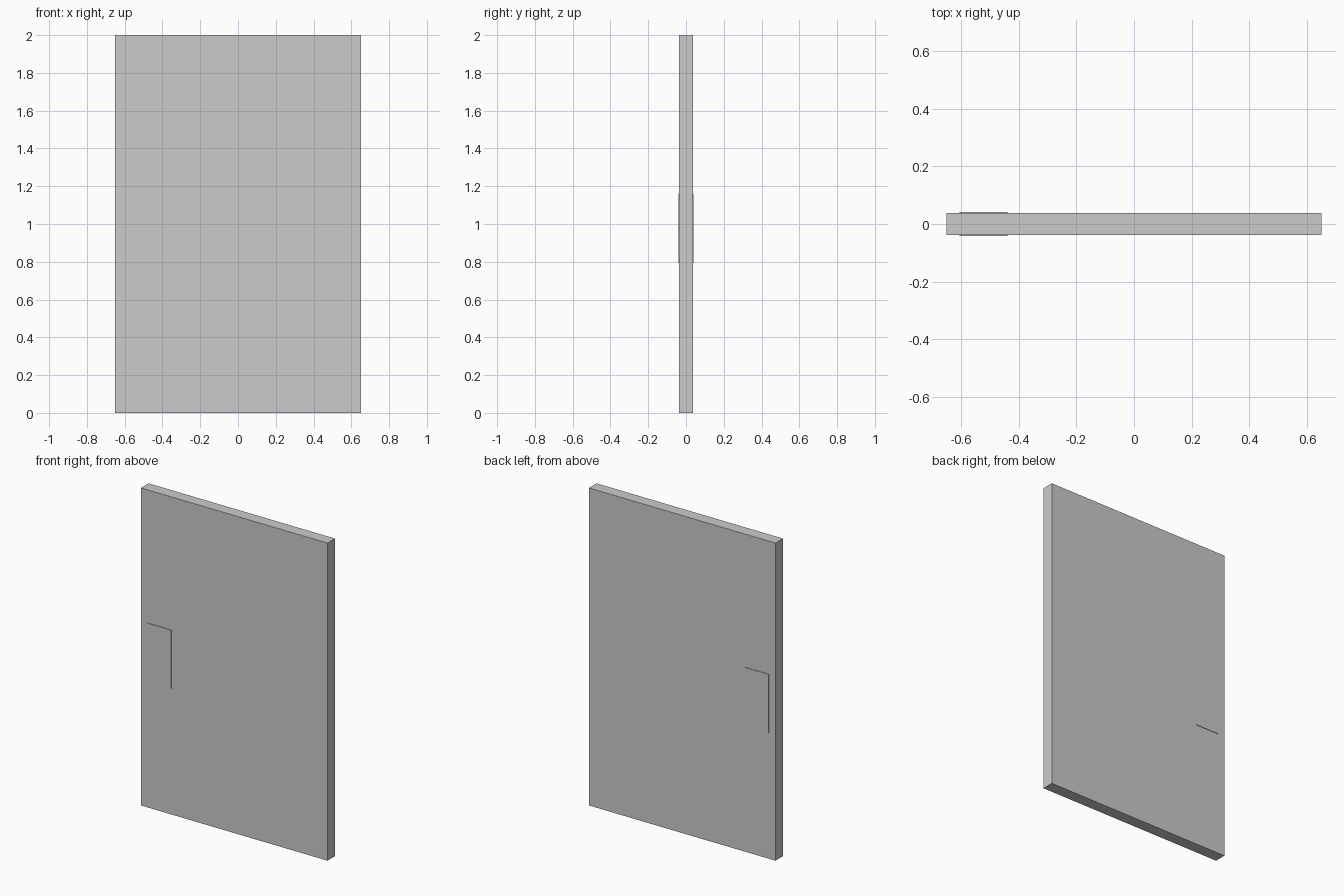
import bpy

if "Cube" in bpy.data.objects:
    bpy.data.objects.remove(bpy.data.objects["Cube"])


def box(name, x0, x1, y0, y1, z0, z1):
    bpy.ops.mesh.primitive_cube_add(size=1, location=((x0 + x1) / 2, (y0 + y1) / 2, (z0 + z1) / 2))
    ob = bpy.context.object
    ob.name = name
    ob.scale = (x1 - x0, y1 - y0, z1 - z0)
    bpy.ops.object.transform_apply(location=False, rotation=False, scale=True)
    return ob


T = 0.0375   # half thickness of the door
P = 0.0410   # outer face of the push plates

# Door slab
box("door_panel", -0.65, 0.65, -T, T, 0.0, 2.0)

# Thin push plate on each face, near the left edge
box("push_plate_front", -0.605, -0.438, -P, -T, 0.793, 1.162)
box("push_plate_back", -0.605, -0.438, T, P, 0.793, 1.162)
